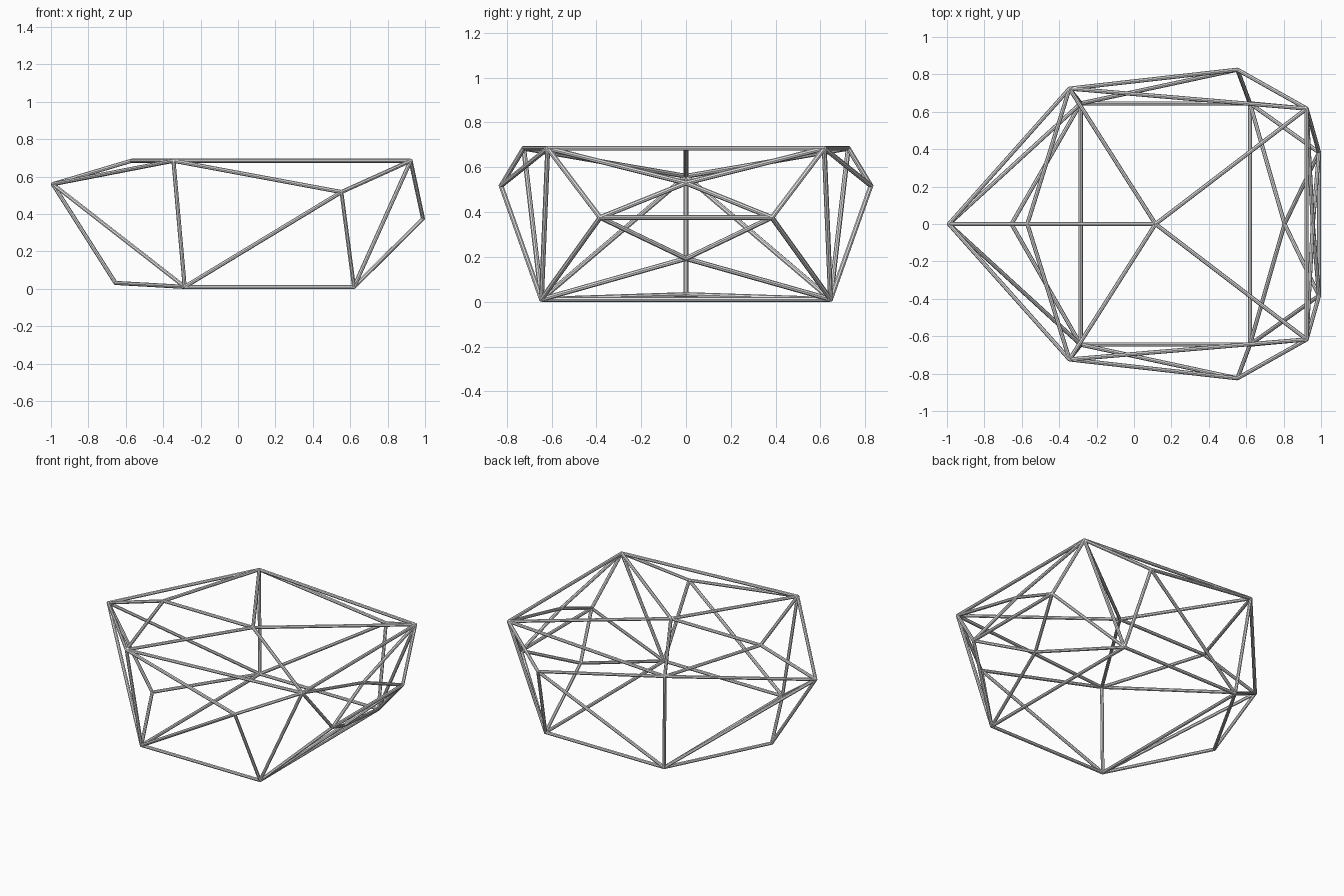
import bpy, bmesh
from mathutils import Vector

cube = bpy.data.objects.get("Cube")
if cube:
    bpy.data.objects.remove(cube, do_unlink=True)

RADIUS = 0.011
SIDES = 8

steel = bpy.data.materials.new("light grey")
steel.use_nodes = True
grey = (0.8, 0.8, 0.8, 1)
steel.diffuse_color = grey
steel.node_tree.nodes["Principled BSDF"].inputs["Base Color"].default_value = grey

# Joints on the centre line
centre = {
    "nose": (-0.99, 0, 0.56),
    "chin": (-0.655, 0, 0.032),
    "brow": (-0.57, 0, 0.685),
    "deck": (0.115, 0, 0.685),
    "stern_low": (0.805, 0, 0.193),
    "stern_high": (0.956, 0, 0.53),
}
# Joints mirrored on both sides
paired = {
    "shoulder": (-0.345, 0.724, 0.685),
    "keel_front": (-0.285, 0.645, 0.011),
    "hip": (0.553, 0.825, 0.518),
    "top_back": (0.923, 0.617, 0.685),
    "keel_back": (0.62, 0.645, 0.011),
    "tail": (0.989, 0.383, 0.376),
}


def joint(name, side):
    if name in centre:
        return Vector(centre[name])
    x, y, z = paired[name]
    return Vector((x, y * side, z))


def add_strut(bm, a, b):
    axis = b - a
    turn = axis.to_track_quat('Z', 'Y').to_matrix().to_4x4()
    turn.translation = (a + b) / 2
    bmesh.ops.create_cone(bm, cap_ends=True, segments=SIDES, radius1=RADIUS,
                          radius2=RADIUS, depth=axis.length, matrix=turn)


def add_frame(name, pairs):
    """Build one object from struts; paired struts are mirrored, cross struts join the sides."""
    bm = bmesh.new()
    for start, end in pairs:
        if start == end:
            add_strut(bm, joint(start, 1), joint(end, -1))
        elif start in centre and end in centre:
            add_strut(bm, joint(start, 1), joint(end, 1))
        else:
            for side in (1, -1):
                add_strut(bm, joint(start, side), joint(end, side))
    finish(name, bm)


def finish(name, bm):
    mesh = bpy.data.meshes.new(name)
    bm.to_mesh(mesh)
    bm.free()
    mesh.materials.append(steel)
    obj = bpy.data.objects.new(name, mesh)
    bpy.context.collection.objects.link(obj)
    bpy.ops.object.select_all(action='DESELECT')
    obj.select_set(True)
    bpy.context.view_layer.objects.active = obj
    bpy.ops.object.shade_smooth_by_angle()


# Flat top with struts fanning from its middle
add_frame("top_frame", [
    ("brow", "shoulder"), ("shoulder", "top_back"), ("top_back", "top_back"),
    ("deck", "brow"), ("deck", "shoulder"), ("deck", "top_back"),
])
# Pointed nose
add_frame("nose_frame", [
    ("nose", "brow"), ("nose", "chin"), ("nose", "shoulder"),
    ("nose", "keel_front"), ("chin", "keel_front"),
])
# Triangulated sides
add_frame("side_frame", [
    ("shoulder", "keel_front"), ("shoulder", "hip"), ("keel_front", "hip"),
    ("hip", "keel_back"), ("hip", "top_back"), ("top_back", "keel_back"),
])
# Rectangular bottom
add_frame("bottom_frame", [
    ("keel_front", "keel_front"), ("keel_front", "keel_back"), ("keel_back", "keel_back"),
])
# Folded back end, each panel crossed by struts from its middle
add_frame("back_frame", [
    ("tail", "tail"), ("tail", "top_back"), ("tail", "keel_back"),
    ("stern_low", "keel_back"), ("stern_low", "tail"),
    ("stern_high", "top_back"), ("stern_high", "tail"),
])

# Small round joints where struts meet
joints = bmesh.new()
for table in (centre, paired):
    for name in table:
        for side in ((1,) if name in centre else (1, -1)):
            made = bmesh.ops.create_uvsphere(joints, u_segments=SIDES, v_segments=6, radius=RADIUS)
            bmesh.ops.translate(joints, verts=made["verts"], vec=joint(name, side))
finish("strut_joints", joints)
